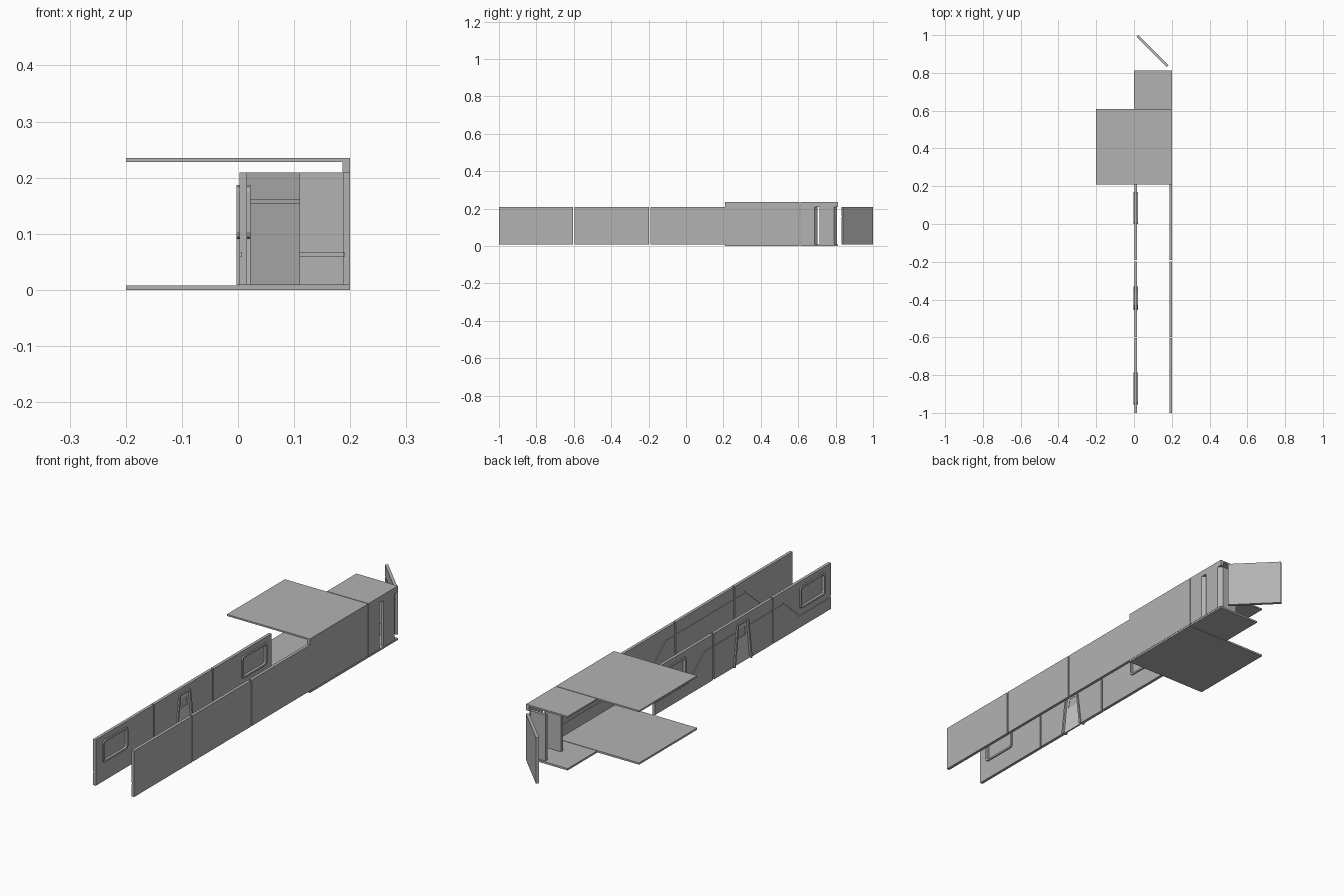
import bpy, bmesh
from mathutils import Vector, Matrix

if "Cube" in bpy.data.objects:
    bpy.data.objects.remove(bpy.data.objects["Cube"])

Z0, Z1 = 0.009, 0.209      # wall bottom and top
GL, GH, GW = 0.06, 0.154, 0.007  # groove heights and width
T = 0.013                  # wall thickness


def material(name, v):
    m = bpy.data.materials.new(name)
    m.diffuse_color = (v, v, v, 1)
    m.use_nodes = True
    m.node_tree.nodes["Principled BSDF"].inputs["Base Color"].default_value = m.diffuse_color
    return m


GREY, PALE = material("grey_panel", 0.45), material("pale_door", 0.75)


def prism(name, pts, lo, hi, axis='X', mat=GREY):
    """Extrude a 2D outline: axis X uses (y,z), Y uses (x,z), Z uses (x,y)."""
    put = {'X': lambda a, b, t: (t, a, b),
           'Y': lambda a, b, t: (a, t, b),
           'Z': lambda a, b, t: (a, b, t)}[axis]
    bm = bmesh.new()
    face = bm.faces.new([bm.verts.new(put(a, b, lo)) for a, b in pts])
    ext = bmesh.ops.extrude_face_region(bm, geom=[face])
    shift = Vector(put(0, 0, hi - lo))
    for v in ext['geom']:
        if isinstance(v, bmesh.types.BMVert):
            v.co += shift
    bmesh.ops.recalc_face_normals(bm, faces=bm.faces[:])
    me = bpy.data.meshes.new(name)
    bm.to_mesh(me)
    bm.free()
    me.materials.append(mat)
    ob = bpy.data.objects.new(name, me)
    bpy.context.collection.objects.link(ob)
    return ob


def rect(a0, a1, b0, b1):
    return [(a0, b0), (a1, b0), (a1, b1), (a0, b1)]


def cut(ob, cutter):
    m = ob.modifiers.new("cut", 'BOOLEAN')
    m.operation, m.solver, m.object = 'DIFFERENCE', 'EXACT', cutter
    bpy.context.view_layer.objects.active = ob
    bpy.ops.object.modifier_apply(modifier=m.name)
    bpy.data.objects.remove(cutter)


def grooved_wall(name, y0, y1, x, path):
    """Flat panel with a trim groove on its -x face."""
    ob = prism(name, rect(y0, y1, Z0, Z1), x, x + T)
    outline = path + [(y, z + GW) for y, z in reversed(path)]
    cut(ob, prism("groove_cutter", outline, x - 0.01, x + 0.003))
    return ob


def rounded(y0, y1, z0, z1, r):
    k = 0.3 * r
    return [(y0 + r, z0), (y1 - r, z0), (y1 - k, z0 + k), (y1, z0 + r),
            (y1, z1 - r), (y1 - k, z1 - k), (y1 - r, z1), (y0 + r, z1),
            (y0 + k, z1 - k), (y0, z1 - r), (y0, z0 + r), (y0 + k, z0 + k)]


def window(wall, name, y0, y1, z0, z1):
    """Opening, raised frame and thin pane."""
    f = 0.008
    inner = rounded(y0 + f, y1 - f, z0 + f, z1 - f, 0.008)
    cut(wall, prism("window_cutter", inner, -0.05, 0.05))
    frame = prism(name + "_frame", rounded(y0, y1, z0, z1, 0.012), -0.003, 0.022)
    cut(frame, prism("frame_cutter", inner, -0.05, 0.05))
    prism(name + "_pane", inner, 0.008, 0.011)


# Straight walls: left run at x=0.003, right run at x=0.187
first, middle, last = (-1, -0.603), (-0.597, -0.198), (-0.191, 0.209)
paths = {
    first: [(-1.01, GL), (-0.78, GL), (-0.67, GH), (-0.59, GH)],
    middle: [(-0.61, GH), (-0.19, GH)],
    last: [(-0.2, GH), (-0.13, GH), (-0.02, GL), (0.22, GL)],
}
left = {}
for label, span in (("front", first), ("middle", middle), ("rear", last)):
    left[span] = grooved_wall("left_wall_" + label, *span, 0.003, paths[span])
    grooved_wall("right_wall_" + label, *span, 0.187, paths[span])
grooved_wall("right_wall_covered", 0.209, 0.608, 0.187, [(0.2, GL), (0.62, GL)])

# Windows in the left wall
window(left[first], "front_window", -0.955, -0.785, 0.091, 0.187)
window(left[last], "rear_window", 0.0, 0.17, 0.091, 0.187)

# Tapered doorway in the left wall
c = -0.392
half = lambda w0, w1, z: [(c - w0, Z0), (c - w1, z), (c + w1, z), (c + w0, Z0)]
opening = half(0.053, 0.031, 0.18)
cut(left[middle], prism("door_cutter", [(c - 0.053, 0)] + opening + [(c + 0.053, 0)], -0.05, 0.05))
prism("door_frame", half(0.062, 0.038, 0.187) + opening[::-1], -0.003, 0.022)
leaf = prism("door_leaf", opening, 0.006, 0.013, mat=PALE)
pane = [(c - 0.026, 0.12), (c - 0.02, 0.16), (c + 0.02, 0.16), (c + 0.026, 0.12)]
cut(leaf, prism("pane_cutter", pane, -0.05, 0.05, mat=PALE))
prism("door_pane", pane, 0.008, 0.011)

# Two chamfered corner walls
for i, (y0, y1) in enumerate(((0.612, 0.702), (0.715, 0.807))):
    yi = y1 - T
    plan = [(0.187, y0), (0.2, y0), (0.2, y1 - 0.016), (0.184, y1),
            (0.11, y1), (0.11, yi), (0.187, yi)]
    ob = prism(f"corner_wall_{i + 1}", plan, Z0, Z1, 'Z')
    cut(ob, prism("groove_cutter", rect(0.1, 0.19, y0 - 0.005, yi + 0.003), GL, GL + GW, 'Z'))

# Diagonal wall
ob = grooved_wall("diagonal_wall", -0.113, 0.113, -T / 2, [(-0.13, GH), (0.13, GH)])
ob.matrix_world = Matrix.Translation((0.0975, 0.9155, 0)) @ Matrix.Rotation(0.7854, 4, 'Z')

# Floors, and ceilings with a lip along the right edge
for label, x0, y0, y1 in (("wide", -0.2, 0.209, 0.608), ("narrow", 0.0, 0.611, 0.813)):
    prism(label + "_floor", rect(x0, 0.2, 0, 0.008), y0, y1, 'Y')
    prism(label + "_ceiling", [(x0, 0.228), (0.186, 0.228), (0.186, 0.209), (0.2, 0.209),
                               (0.2, 0.235), (x0, 0.235)], y0, y1, 'Y')
